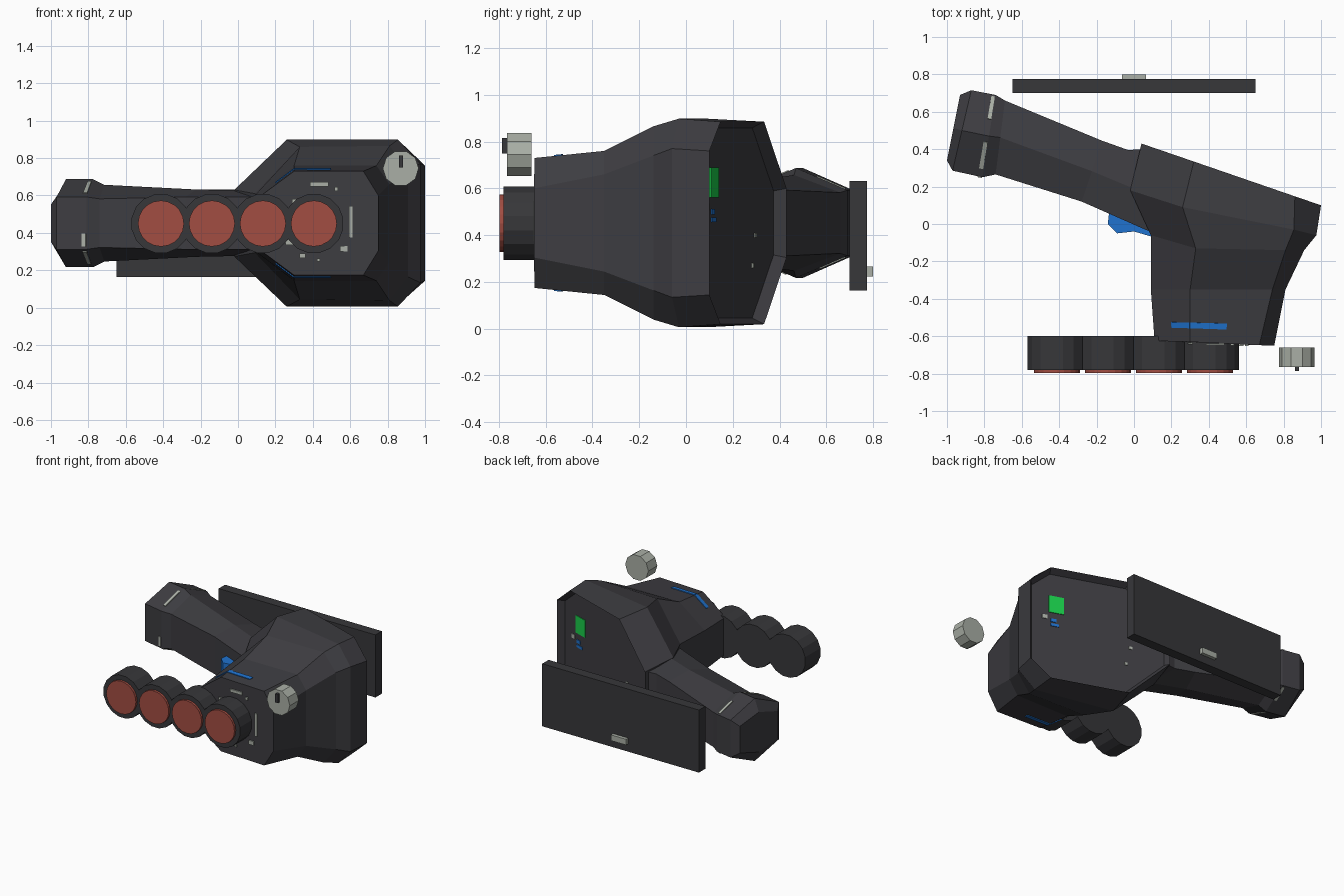
import bpy, bmesh, math
from mathutils import Vector, Matrix

if "Cube" in bpy.data.objects:
    bpy.data.objects.remove(bpy.data.objects["Cube"])

ZC = 0.452  # mirror height of the whole device


def material(name, rgb):
    m = bpy.data.materials.new(name)
    m.diffuse_color = (*rgb, 1)
    m.use_nodes = True
    m.node_tree.nodes["Principled BSDF"].inputs["Base Color"].default_value = m.diffuse_color
    return m


SHELL = material("charcoal shell", (0.047, 0.046, 0.053))
DARK = material("dark casing", (0.038, 0.038, 0.042))
RED = material("brick red", (0.36, 0.075, 0.055))
GREY = material("pale grey", (0.40, 0.43, 0.38))
BLUE = material("bright blue", (0.014, 0.17, 0.62))
GREEN = material("green", (0.01, 0.62, 0.07))


def finish(name, bm, mat):
    bmesh.ops.recalc_face_normals(bm, faces=bm.faces)
    me = bpy.data.meshes.new(name)
    bm.to_mesh(me)
    bm.free()
    me.materials.append(mat)
    ob = bpy.data.objects.new(name, me)
    bpy.context.collection.objects.link(ob)
    return ob


def loft(rings):
    bm = bmesh.new()
    vs = [[bm.verts.new(p) for p in r] for r in rings]
    n = len(vs[0])
    for a, b in zip(vs, vs[1:]):
        for i in range(n):
            j = (i + 1) % n
            bm.faces.new((a[i], a[j], b[j], b[i]))
    bm.faces.new(vs[0])
    cap = bm.faces.new(vs[-1])
    return bm, cap


def box(name, lo, hi, mat, turn=0):
    lo, hi = Vector(lo), Vector(hi)
    bm = bmesh.new()
    bmesh.ops.create_cube(bm, size=1, matrix=Matrix.Translation((lo + hi) / 2)
                          @ Matrix.Rotation(turn, 4, 'Z') @ Matrix.Diagonal((*(hi - lo), 1)))
    return finish(name, bm, mat)


def cylinder(name, x, z, r, y0, y1, sides, mat, spin=0):
    bm = bmesh.new()
    bmesh.ops.create_cone(bm, cap_ends=True, segments=sides, radius1=r, radius2=r, depth=y1 - y0,
                          matrix=Matrix.Translation((x, (y0 + y1) / 2, z))
                          @ Matrix.Rotation(math.pi / 2, 4, 'X') @ Matrix.Rotation(spin, 4, 'Z'))
    return finish(name, bm, mat)


def patch(name, ring_a, ring_b, i, s, t, mat):
    """Thin painted plate on facet i between two rings; s runs around, t runs along."""
    j = (i + 1) % len(ring_a)
    a, b, c, d = (Vector(p) for p in (ring_a[i], ring_a[j], ring_b[j], ring_b[i]))
    mid = sum((Vector(p) for p in ring_a + ring_b), Vector()) / (2 * len(ring_a))
    nor = (c - a).cross(d - b).normalized()
    if nor.dot((a + c) / 2 - mid) < 0:
        nor = -nor
    pts = [a.lerp(b, u).lerp(d.lerp(c, u), v) for u, v in
           ((s[0], t[0]), (s[1], t[0]), (s[1], t[1]), (s[0], t[1]))]
    bm, _ = loft([[p - nor * 0.003 for p in pts], [p + nor * 0.005 for p in pts]])
    return finish(name, bm, mat)


def mirrored(upper):
    return upper + [(x, y, 2 * ZC - z) for x, y, z in reversed(upper)]


# Body: octagonal sections from nozzle to tilted back (left, top left, top right, right)
body = [mirrored(r) for r in (
    [(0.11, -0.625, 0.59), (0.30, -0.63, 0.73), (0.67, -0.648, 0.73), (0.75, -0.65, 0.60)],
    [(0.09, -0.35, 0.60), (0.30, -0.35, 0.76), (0.74, -0.35, 0.76), (0.81, -0.35, 0.66)],
    [(0.09, -0.06, 0.61), (0.33, -0.13, 0.86), (0.81, -0.14, 0.865), (0.91, -0.14, 0.74)],
    [(-0.02, 0.18, 0.63), (0.26, 0.09, 0.898), (0.855, -0.03, 0.898), (0.975, -0.06, 0.77)],
    [(0.04, 0.43, 0.60), (0.32, 0.334, 0.885), (0.86, 0.148, 0.885), (1.0, 0.10, 0.76)])]
bm, back = loft(body)
BACK_N = Vector((0.325, 0.945, 0))
bmesh.ops.inset_individual(bm, faces=[back], thickness=0.045)
bmesh.ops.inset_individual(bm, faces=[back], thickness=0.028)
bmesh.ops.translate(bm, verts=back.verts, vec=-BACK_N * 0.05)
finish("scanner_body", bm, SHELL)


# Handle: six-sided sections (front point, back point, ridge height, side height)
def hand_ring(f, b, h, zs):
    return mirrored([(*f, ZC + zs), ((f[0] + b[0]) / 2, (f[1] + b[1]) / 2, ZC + h), (*b, ZC + zs)])


handle = [hand_ring(*r) for r in (
    ((0.12, -0.05), (0.03, 0.40), 0.17, 0.14),
    ((0.06, -0.03), (-0.03, 0.395), 0.175, 0.14),
    ((-0.28, 0.12), (-0.17, 0.445), 0.18, 0.14),
    ((-0.74, 0.265), (-0.69, 0.66), 0.205, 0.13),
    ((-0.81, 0.25), (-0.74, 0.69), 0.235, 0.14),
    ((-0.97, 0.285), (-0.87, 0.715), 0.235, 0.14),
    ((-1.0, 0.34), (-0.93, 0.69), 0.15, 0.10))]
bm, _ = loft(handle)
finish("handle", bm, SHELL)

# Worn grey bands round the butt of the handle
for k, (i, s) in enumerate(((0, (0.2, 0.85)), (1, (0.4, 0.95)), (3, (0.05, 0.55)),
                            (4, (0.2, 0.9)), (5, (0.05, 0.3)))):
    patch(f"butt_band_{k}", handle[4], handle[5], i, s, (0.02, 0.16), GREY)

# Trigger
outline = [(-0.13, 0.09), (-0.14, 0.0), (-0.09, -0.05), (0.0, -0.04), (0.12, -0.075), (0.12, 0.06)]
bm, _ = loft([[(x, y, ZC + dz) for x, y in outline] for dz in (-0.06, 0.06)])
finish("trigger", bm, BLUE)

# Blue stripes on the nozzle, top and underside
for k, (i, s) in enumerate(((0, (0.5, 1)), (1, (0.0, 0.5)), (5, (0.5, 1)), (6, (0, 0.5)))):
    patch(f"nozzle_stripe_{k}", body[0], body[1], i, s, (0.26, 0.37), BLUE)

# Grey marks on the nozzle face: centre x, z, width, height
for k, (x, z, w, h) in enumerate(((0.435, 0.66, 0.10, 0.022), (0.603, 0.46, 0.02, 0.17),
                                  (0.525, 0.635, 0.02, 0.02), (0.30, 0.57, 0.025, 0.02),
                                  (0.275, 0.35, 0.04, 0.03), (0.345, 0.278, 0.03, 0.025),
                                  (0.43, 0.255, 0.015, 0.015), (0.565, 0.315, 0.04, 0.03))):
    y = -0.63 - 0.031 * (x - 0.11)
    box(f"nozzle_mark_{k}", (x - w / 2, y - 0.007, z - h / 2), (x + w / 2, y + 0.002, z + h / 2), GREY)

# Display marks on the recessed back panel: x, z, width, height
slope = math.atan2(-0.33, 0.96)
for k, (x, z, w, h, m) in enumerate(((0.79, 0.625, 0.11, 0.13, GREEN), (0.87, 0.52, 0.035, 0.03, GREY),
                                     (0.81, 0.50, 0.04, 0.025, BLUE), (0.80, 0.465, 0.06, 0.02, BLUE),
                                     (0.31, 0.27, 0.02, 0.02, GREY), (0.28, 0.40, 0.025, 0.02, GREY))):
    c = Vector((x + 0.016, 0.10 + 0.344 * (0.984 - x), z)) - BACK_N * 0.049
    d = Vector((w / 2, 0.004, h / 2))
    box(f"display_mark_{k}", c - d, c + d, m, slope)

# Row of four cells with red end discs
for k in range(4):
    x = -0.412 + 0.2725 * k
    cylinder(f"cell_{k}", x, 0.45, 0.16, -0.78, -0.60, 16, DARK, math.pi / 16)
    cylinder(f"cell_disc_{k}", x, 0.45, 0.123, -0.797, -0.77, 20, RED)

# Loose knob with pointer
cylinder("knob", 0.87, 0.745, 0.096, -0.765, -0.66, 10, GREY, math.pi / 10)
box("knob_pointer", (0.86, -0.787, 0.75), (0.882, -0.76, 0.815), DARK)

# Rear cover plate and latch
box("cover_plate", (-0.65, 0.70, 0.163), (0.65, 0.775, 0.632), DARK)
box("cover_latch", (-0.063, 0.77, 0.222), (0.063, 0.80, 0.265), GREY)
